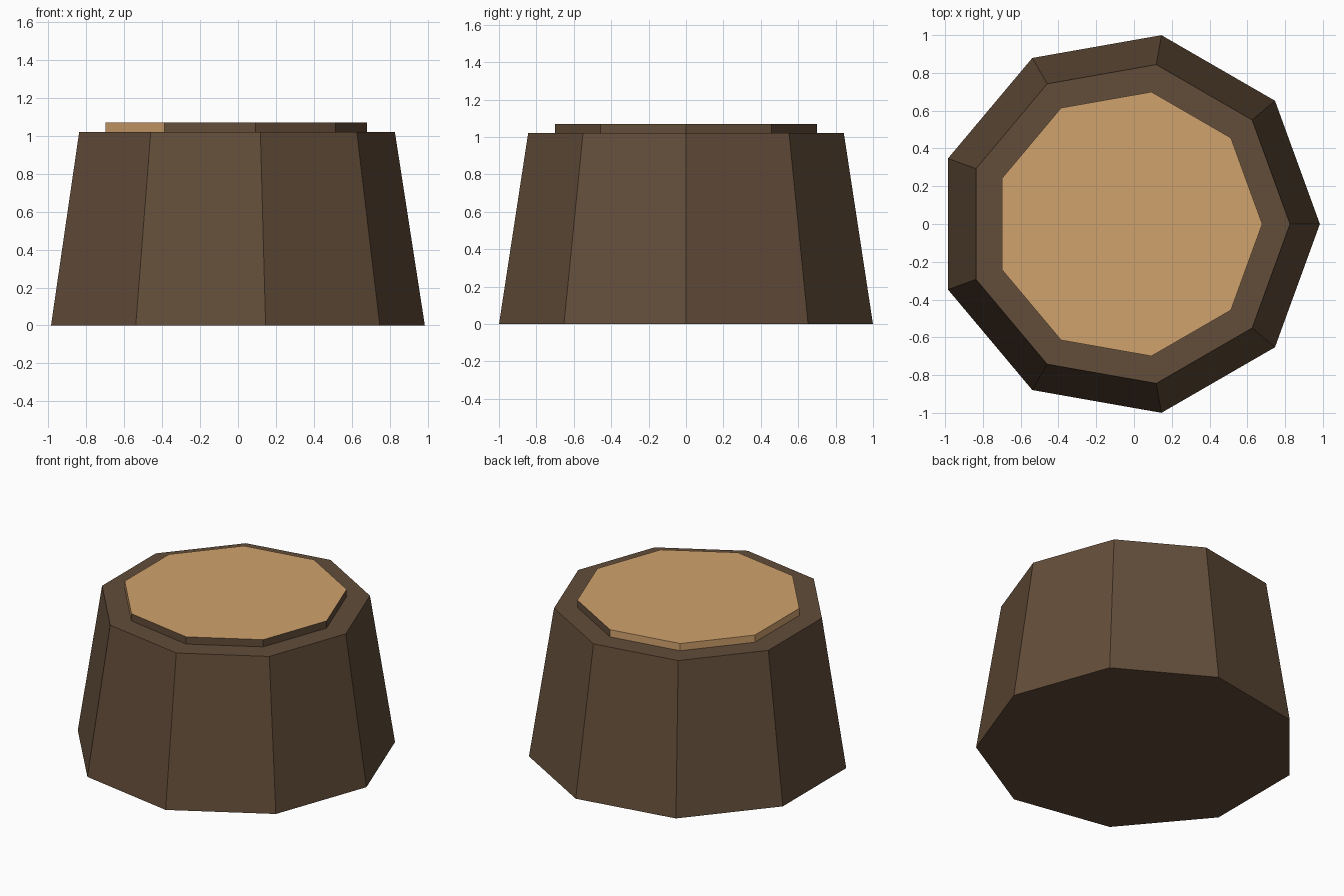
import bpy, bmesh
from math import cos, sin, tau, atan2, degrees

SIDES = 9
CENTRE_X = -0.031

cube = bpy.data.objects.get("Cube")
if cube:
    bpy.data.objects.remove(cube, do_unlink=True)


def material(name, colour):
    mat = bpy.data.materials.new(name)
    mat.use_nodes = True
    mat.diffuse_color = colour
    mat.node_tree.nodes["Principled BSDF"].inputs["Base Color"].default_value = colour
    return mat


bark = material("dark_bark", (0.122, 0.073, 0.041, 1))
wood = material("pale_wood", (0.64, 0.365, 0.155, 1))


def lathe(name, profile, mats, close_bottom=False, close_top=False):
    """Stack nine-sided rings of (radius, height) and bridge them."""
    bm = bmesh.new()
    rings = [[bm.verts.new((r * cos(tau * i / SIDES), r * sin(tau * i / SIDES), z))
              for i in range(SIDES)] for r, z in profile]
    for low, high in zip(rings, rings[1:]):
        for i in range(SIDES):
            j = (i + 1) % SIDES
            bm.faces.new((low[i], low[j], high[j], high[i]))
    if close_bottom:
        bm.faces.new(rings[0][::-1])
    if close_top:
        bm.faces.new(rings[-1])
    bm.normal_update()
    mesh = bpy.data.meshes.new(name)
    bm.to_mesh(mesh)
    bm.free()
    for mat in mats:
        mesh.materials.append(mat)
    obj = bpy.data.objects.new(name, mesh)
    obj.location.x = CENTRE_X
    bpy.context.collection.objects.link(obj)
    return obj


# Tapered trunk with a flat rim
lathe("trunk", [(1.015, 0), (0.857, 1.02), (0.71, 1.02)], [bark], close_bottom=True)

# Raised cut surface, its rim partly still covered in bark
cut = lathe("cut_surface", [(0.71, 1.02), (0.71, 1.07)], [wood, bark], close_top=True)
for face in cut.data.polygons:
    angle = degrees(atan2(face.normal.y, face.normal.x)) % 360
    bare = 80 < angle < 240
    face.material_index = 0 if face.normal.z > 0.5 or bare else 1
